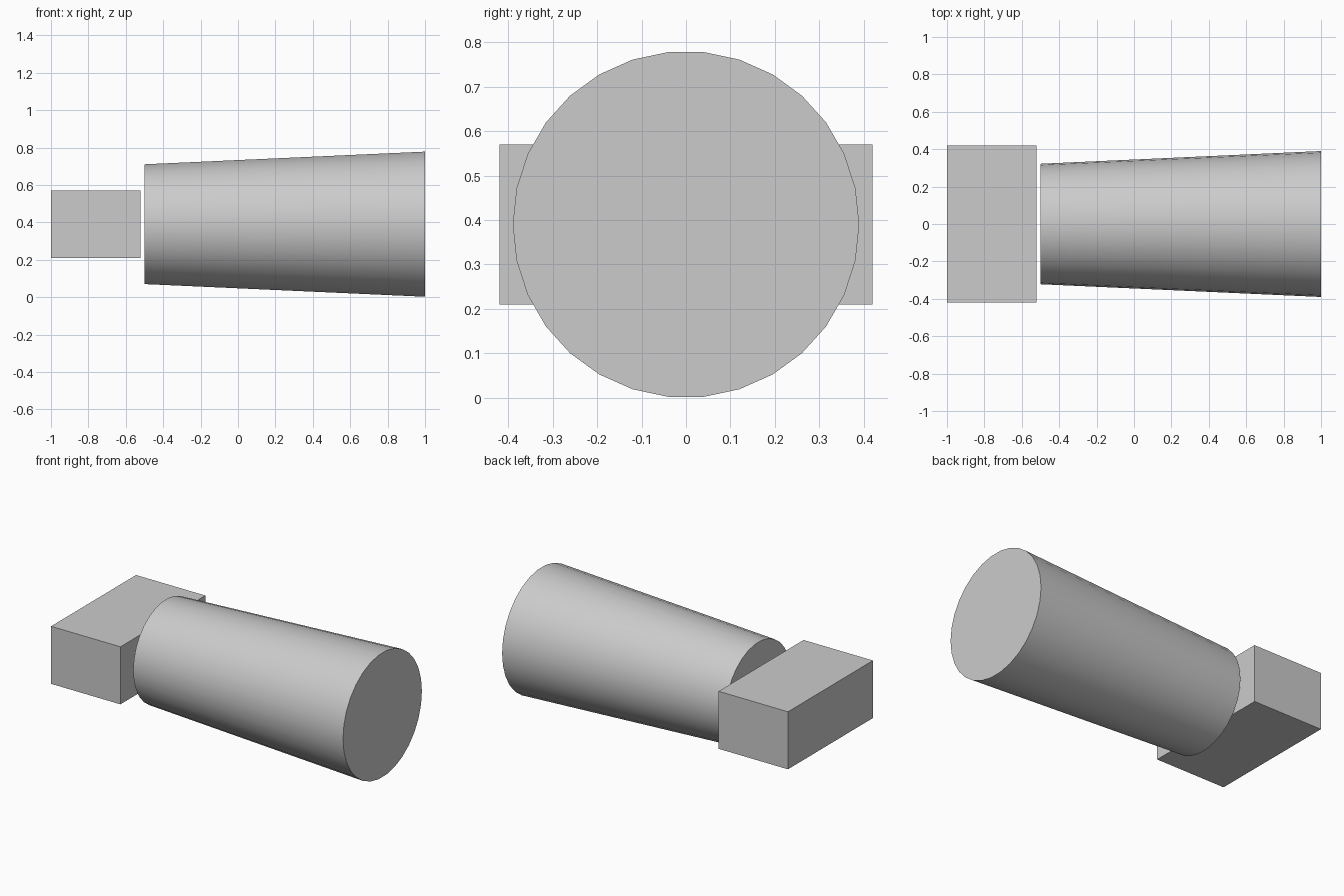
import bpy
import math
from mathutils import Matrix

default = bpy.data.objects.get("Cube")
if default:
    bpy.data.objects.remove(default, do_unlink=True)

# One plain grey for both parts
GREY = (0.6, 0.6, 0.6, 1.0)
grey = bpy.data.materials.new("light grey")
grey.use_nodes = True
grey.diffuse_color = GREY
grey.node_tree.nodes["Principled BSDF"].inputs["Base Color"].default_value = GREY

AXIS_Z = 0.39


def finish(name):
    obj = bpy.context.object
    obj.name = name
    obj.data.materials.append(grey)
    return obj


# Tapered barrel lying along x, wide end at +x
bpy.ops.mesh.primitive_cone_add(vertices=30, radius1=0.322, radius2=0.39, depth=1.5)
barrel = finish("tapered_barrel")
barrel.data.transform(Matrix.Rotation(math.radians(90), 4, "Y"))
barrel.location = (0.25, 0, AXIS_Z)
bpy.ops.object.shade_smooth_by_angle(angle=math.radians(30))

# Rectangular block behind the narrow end
bpy.ops.mesh.primitive_cube_add(size=1, location=(-0.76, 0, AXIS_Z))
block = finish("end_block")
block.data.transform(Matrix.Diagonal((0.48, 0.84, 0.36, 1)))
